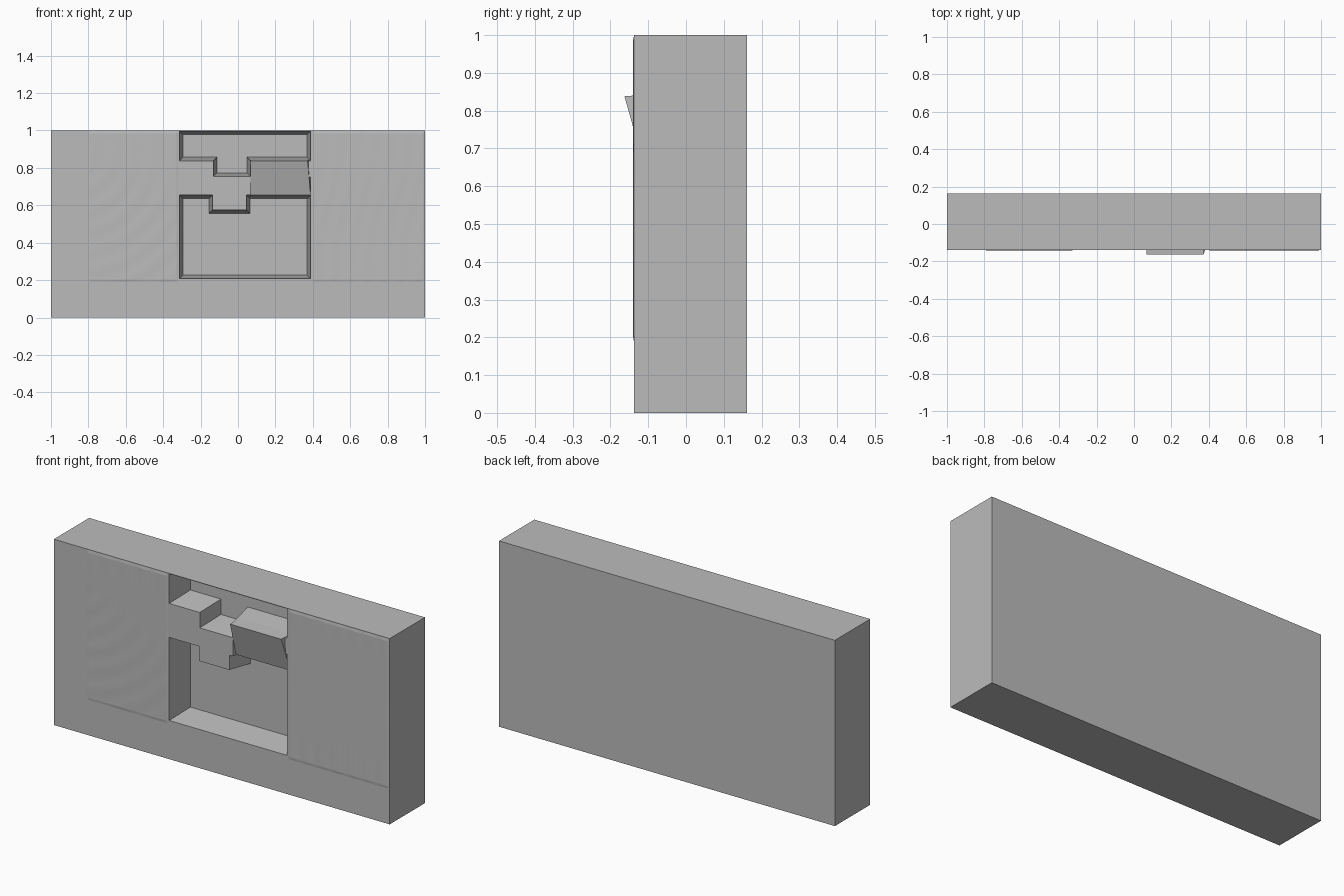
import bpy, bmesh, math

old = bpy.data.objects.get("Cube")
if old:
    bpy.data.objects.remove(old, do_unlink=True)

# Single stone grey material
GREY = (0.5, 0.5, 0.5, 1.0)
grey = bpy.data.materials.new("stone_grey")
grey.use_nodes = True
grey.diffuse_color = GREY
grey.node_tree.nodes["Principled BSDF"].inputs["Base Color"].default_value = GREY

FRONT, BACK, FLOOR = -0.138, 0.162, 0.015
TAPER = 0.019


def finish(bm, name):
    bmesh.ops.recalc_face_normals(bm, faces=bm.faces[:])
    mesh = bpy.data.meshes.new(name)
    bm.to_mesh(mesh)
    bm.free()
    mesh.materials.append(grey)
    obj = bpy.data.objects.new(name, mesh)
    bpy.context.collection.objects.link(obj)
    return obj


def loft(name, ring_a, ring_b):
    """Closed solid between two matching rings of points."""
    bm = bmesh.new()
    a = [bm.verts.new(p) for p in ring_a]
    b = [bm.verts.new(p) for p in ring_b]
    bm.faces.new(a)
    bm.faces.new(b[::-1])
    for i in range(len(a)):
        j = (i + 1) % len(a)
        bm.faces.new((a[i], b[i], b[j], a[j]))
    return finish(bm, name)


def box(name, x0, x1, y0, y1, z0, z1):
    ring = [(x0, z0), (x1, z0), (x1, z1), (x0, z1)]
    return loft(name, [(x, y0, z) for x, z in ring], [(x, y1, z) for x, z in ring])


def inset(outline, d):
    """Move each edge of an axis-aligned counter-clockwise outline inward by d."""
    result = []
    n = len(outline)
    for i, (x, z) in enumerate(outline):
        for px, pz, qx, qz in ((*outline[i - 1], x, z), (x, z, *outline[(i + 1) % n])):
            if abs(px - qx) < 1e-6:
                nx = x - math.copysign(d, qz - pz)
            else:
                nz = z + math.copysign(d, qx - px) if d >= 0 else z - math.copysign(-d, qx - px)
        if d < 0:
            nx = 2 * x - nx if (nx - x) * d == 0 else nx
        result.append((nx, nz))
    return result


def cut(target, cutter):
    cutter.hide_render = True
    mod = target.modifiers.new("cut", "BOOLEAN")
    mod.operation = "DIFFERENCE"
    mod.solver = "EXACT"
    mod.object = cutter
    bpy.context.view_layer.objects.active = target
    bpy.ops.object.modifier_apply(modifier=mod.name)
    bpy.data.objects.remove(cutter, do_unlink=True)


def cut_pocket(target, outline):
    """Recess whose walls draw in toward the floor."""
    inner = inset(outline, TAPER)
    slope = 0.1 / (FLOOR - FRONT)
    # carry the wall slope straight out past the front face
    outer = [(x - (u - x) * slope, z - (w - z) * slope)
             for (x, z), (u, w) in zip(outline, inner)]
    cut(target, loft("pocket_cutter", [(x, FRONT - 0.1, z) for x, z in outer],
                     [(x, FLOOR, z) for x, z in inner]))


# Main slab with an upper and a lower recess, leaving a stepped bridge between
slab = box("slab", -1, 1, FRONT, BACK, 0, 1)
upper = [(-0.313, 0.838), (-0.131, 0.838), (-0.131, 0.755), (0.067, 0.755),
         (0.067, 0.838), (0.388, 0.838), (0.388, 0.997), (-0.313, 0.997)]
lower = [(-0.313, 0.208), (0.388, 0.208), (0.388, 0.655), (0.045, 0.655),
         (0.045, 0.576), (-0.136, 0.576), (-0.136, 0.655), (-0.313, 0.655)]
cut_pocket(slab, upper)
cut_pocket(slab, lower)

# Seat for the leaning block on the right half of the bridge
cut(slab, box("seat_cutter", 0.067, 0.388, -0.25, -0.05, 0.64, 0.752))

# Leaning block that overhangs the front face
profile = [(-0.163, 0.838), (-0.05, 0.847), (-0.05, 0.645), (-0.111, 0.654)]
loft("leaning_block", [(0.067, y, z) for y, z in profile],
     [(0.388 if y > FRONT else 0.372, y, z) for y, z in profile])


def relief(name, x0, x1, z0, z1, wave):
    """Very shallow rippled skin that sinks into the slab at its border."""
    nx, nz = 60, 60
    bm = bmesh.new()
    rows = []
    for j in range(nz + 1):
        row = []
        for i in range(nx + 1):
            x = x0 + (x1 - x0) * i / nx
            z = z0 + (z1 - z0) * j / nz
            rim = i in (0, nx) or j in (0, nz)
            height = 0 if rim else 0.002 + 0.0004 * wave(x, z)
            row.append(bm.verts.new((x, FRONT - height, z)))
        rows.append(row)
    for r, s in zip(rows, rows[1:]):
        for i in range(nx):
            bm.faces.new((r[i], r[i + 1], s[i + 1], s[i]))
    obj = finish(bm, name)
    # the open skin must face the front
    if obj.data.polygons[0].normal.y > 0:
        obj.data.flip_normals()
    return obj


relief("right_relief", -0.8, -0.32, 0.19, 0.997,
       lambda x, z: math.sin(60 * math.hypot(x + 0.9, z - 0.9)))
relief("left_relief", 0.395, 0.998, 0.19, 0.997,
       lambda x, z: math.sin(70 * x + 4 * math.sin(5 * z)))
